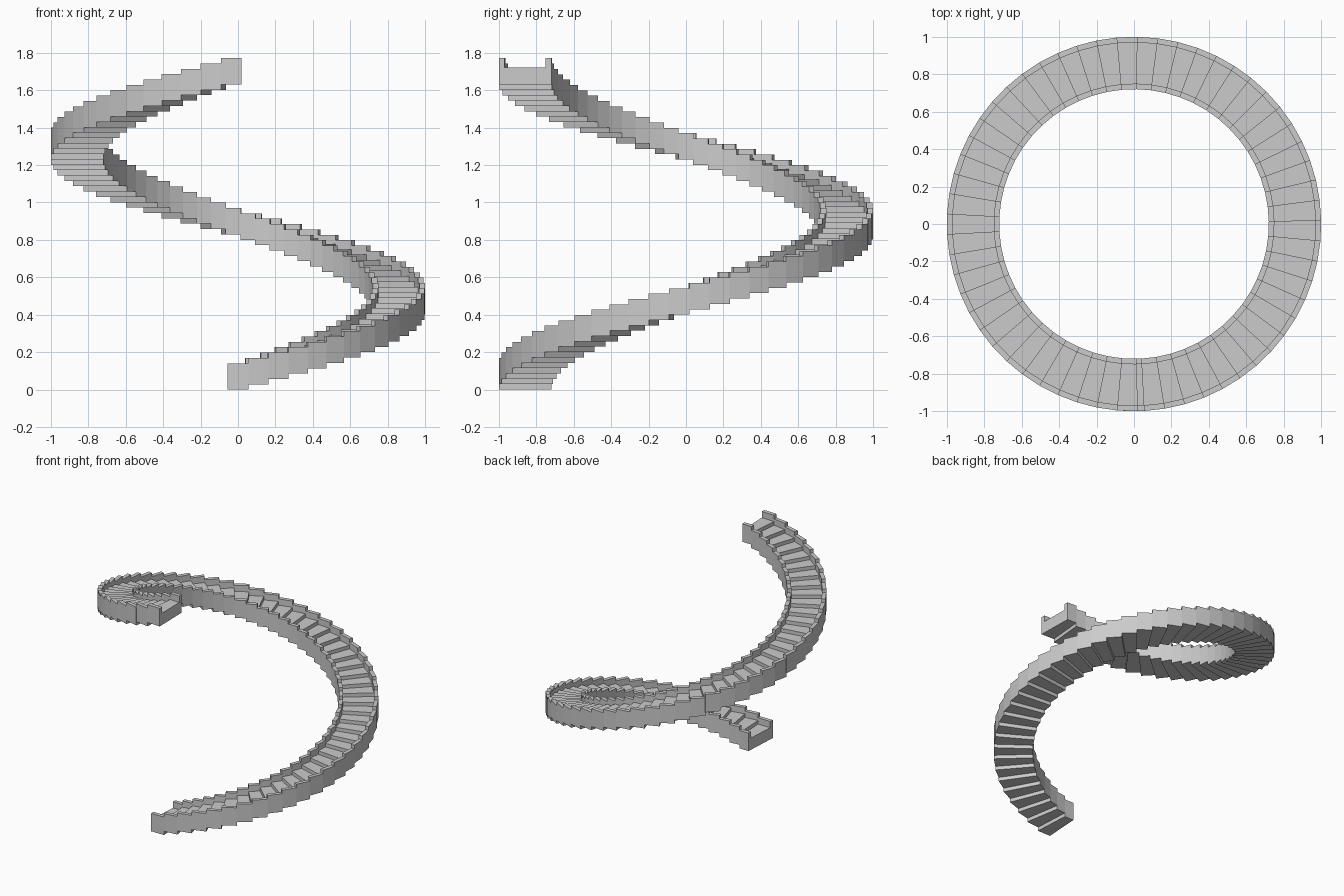
import bpy, bmesh
from math import sin, cos, radians

if "Cube" in bpy.data.objects:
    bpy.data.objects.remove(bpy.data.objects["Cube"])

STEPS = 58
TURN = radians(6.28)      # angle between neighbouring steps
WIDTH = radians(6.36)     # angle covered by one step (slight overlap)
START = radians(-93.2)
RISE = 0.0286
HEIGHT = 0.141

# U-shaped cross-section (radius, height): tread with a low curb on each side
PROFILE = [(0.72, 0), (1.0, 0), (1.0, HEIGHT), (0.97, HEIGHT),
           (0.97, 0.092), (0.75, 0.092), (0.75, HEIGHT), (0.72, HEIGHT)]


def add_step(bm, angle, z):
    """One wedge-shaped step: the profile swept straight between two angles."""
    ends = []
    for a in (angle, angle + WIDTH):
        ends.append([bm.verts.new((r * cos(a), r * sin(a), z + h)) for r, h in PROFILE])
    first, last = ends
    n = len(PROFILE)
    for i in range(n):
        j = (i + 1) % n
        bm.faces.new((first[i], last[i], last[j], first[j]))
    # end caps split into floor and two curbs
    for e in ends:
        bm.faces.new((e[0], e[1], e[4], e[5]))
        bm.faces.new((e[1], e[2], e[3], e[4]))
        bm.faces.new((e[0], e[5], e[6], e[7]))


# spiral staircase
bm = bmesh.new()
for k in range(STEPS):
    add_step(bm, START + k * TURN, k * RISE)
bmesh.ops.recalc_face_normals(bm, faces=bm.faces)
mesh = bpy.data.meshes.new("spiral_stairs")
bm.to_mesh(mesh)
bm.free()
stairs = bpy.data.objects.new("spiral_stairs", mesh)
bpy.context.collection.objects.link(stairs)
